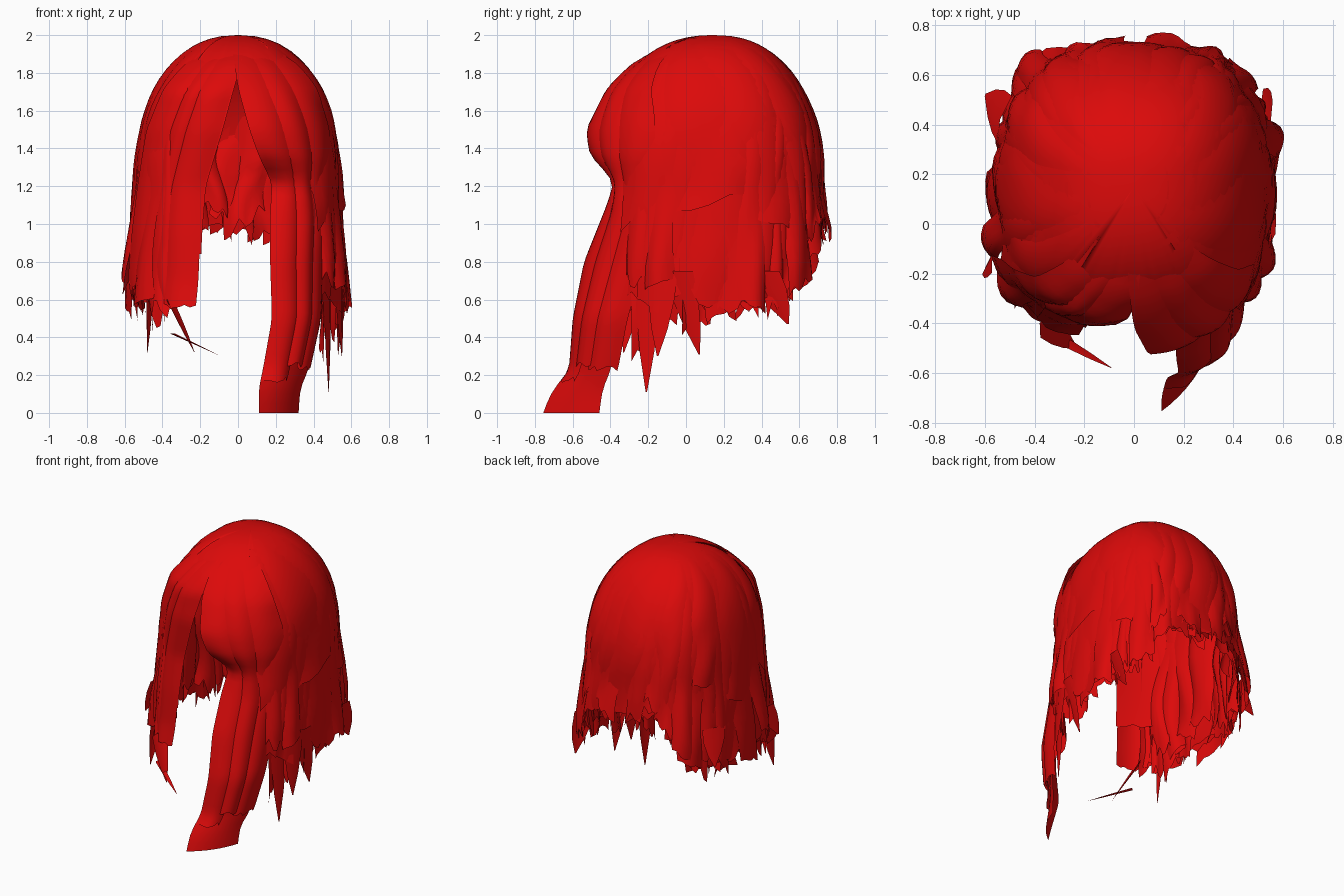
import bpy, bmesh, math, random
from mathutils import Vector

random.seed(7)
if "Cube" in bpy.data.objects:
    bpy.data.objects.remove(bpy.data.objects["Cube"])

red = bpy.data.materials.new("hair red")
red.use_nodes = True
red.diffuse_color = (0.72, 0.003, 0.003, 1)
red.node_tree.nodes["Principled BSDF"].inputs["Base Color"].default_value = red.diffuse_color


def sheet(name, rows):
    """Smooth open surface from rows of points."""
    bm = bmesh.new()
    grid = [[bm.verts.new(p) for p in row] for row in rows]
    for a, b in zip(grid, grid[1:]):
        for i in range(len(a) - 1):
            bm.faces.new((a[i], b[i], b[i + 1], a[i + 1]))
    bmesh.ops.remove_doubles(bm, verts=bm.verts, dist=0.0005)
    me = bpy.data.meshes.new(name)
    bm.to_mesh(me)
    bm.free()
    me.materials.append(red)
    bpy.context.collection.objects.link(bpy.data.objects.new(name, me))
    me.shade_smooth()


def spread(z):
    """Width of the head of hair at a height, relative to its widest ring."""
    if z > 1.2:
        return (1 - min(1, (z - 1.2) / 0.8) ** 2.3) ** (1 / 2.3)
    return 1 + 0.06 * min(1, (1.2 - z) / 0.4)


def power(v):
    return math.copysign(abs(v) ** 0.84, v)


def shell(deg, z, off=0.0):
    """Point on the hair shell; 0 degrees is the front, positive towards +x."""
    a = math.radians(deg)
    s = spread(z) + off
    depth = 0.62 if math.cos(a) > 0 else 0.56
    return Vector((0.53 * s * power(math.sin(a)), 0.15 - depth * s * power(math.cos(a)), z))


def hem(deg):
    """Height of the lower edge: long at the sides, shorter at the back."""
    d = abs((deg + 180) % 360 - 180)
    if d < 38:
        return 1.73
    if d < 122:
        return 0.57
    return 0.57 + 0.36 * min(1, (d - 122) / 32)


# Rounded cap under all the locks
N = 90
jag = [random.uniform(0.02, 0.08) for _ in range(N)]
jag.append(jag[0])
cap = []
for r in range(25):
    u = (r / 24) ** 1.7
    cap.append([shell(i * 4, 2 - (2 - hem(i * 4) - jag[i]) * u) for i in range(N + 1)])
sheet("hair_cap", cap)


# Overlapping locks hanging round the head, ending in blunt or slanted tips
def ring_lock(name, deg, half, top, low, off, drift, flare=0.0):
    cols, steps = 7, 18
    slant, notch = random.uniform(-0.09, 0.09), random.uniform(0, 0.08)
    ends = [low + slant * (c / 3 - 1) + notch * (c % 3 == 1) for c in range(cols)]
    phase = random.uniform(0, 6)
    rows = []
    for r in range(steps + 1):
        u = r / steps
        w = half * (0.5 + 0.5 * math.sin(math.pi * min(0.7, u)))
        mid = deg + drift * (1 - u) ** 2 + 2 * math.sin(7 * u + phase)
        row = []
        for c in range(cols):
            k = c / 3 - 1
            z = top + (ends[c] - top) * u ** 1.2
            lift = off * min(1, u * 2) * (1.1 - 0.9 * k * k)
            lift += 0.03 * u * u * math.sin(9 * u + phase + 2 * k)
            lift += flare * max(0, u - 0.6) * (1 + 0.5 * math.sin(phase) * k)
            row.append(shell(mid + w * k, z, lift))
        rows.append(row)
    sheet(name, rows)


for i in range(40):
    deg = 56 + i * 248 / 39
    ring_lock(f"hanging_lock_{i + 1}", deg, random.uniform(6, 12),
              random.uniform(1.75, 1.95), hem(deg) + random.uniform(-0.04, 0.12),
              random.uniform(0.01, 0.045), random.uniform(-12, 12),
              random.uniform(-0.2, 0.2))

# Inner layer, seen from below and through the face opening
for i in range(26):
    deg = 54 + i * 252 / 25
    ring_lock(f"inner_lock_{i + 1}", deg, random.uniform(7, 11),
              random.uniform(1.4, 1.7), hem(deg) + random.uniform(0, 0.15),
              random.uniform(-0.14, -0.05), random.uniform(-10, 10),
              random.uniform(-0.25, 0.05))

# Longer locks at the temples
for i, (deg, low) in enumerate(((55, 0.34), (63, 0.42), (71, 0.5), (82, 0.44),
                                (-54, 0.46), (-62, 0.5), (-71, 0.56))):
    ring_lock(f"temple_lock_{i + 1}", deg, 6, 1.7, low, -0.03, 0, -0.15)

# Broad locks over the crown, swept to one side
for i, deg in enumerate((62, 90, 118, 146)):
    ring_lock(f"crown_sweep_{i + 1}", deg, 21, 1.985, 1.0 + 0.1 * (i % 2), 0.03, -30)
for i, deg in enumerate((180, 212, 240, 268, 296)):
    ring_lock(f"crown_lock_{i + 1}", deg, 13, 1.97, 1.0 + 0.1 * (i % 3), 0.035, 14)


# Front curtains: stations of inner x, y, outer x, y and height
def curtain(name, stations, t0, t1, low, off=0.0, bulge=0.05, ragged=0.03):
    def at(z):
        for a, b in zip(stations, stations[1:]):
            if z >= b[4]:
                f = (a[4] - z) / (a[4] - b[4])
                return [p + (q - p) * f for p, q in zip(a, b)]
        return stations[-1]

    top, cols, steps = stations[0][4], 9, 38
    ends = [low + random.uniform(0, ragged) for _ in range(cols)]
    rows = []
    for r in range(steps + 1):
        u = r / steps
        row = []
        for c in range(cols):
            z = top + (ends[c] - top) * u
            zs = [at(min(top, z + d)) for d in (-0.03, 0, 0.03)]
            xi, yi, xo, yo = (sum(s[k] for s in zs) / 3 for k in range(4))
            t = t0 + (t1 - t0) * c / (cols - 1)
            arch = bulge * 4 * t * (1 - t) + off * math.sin(math.pi * c / (cols - 1))
            arch *= min(1, 0.2 + 4 * u)
            out = Vector((yi - yo, xo - xi)).normalized()
            if out.y > 0:
                out = -out
            row.append((xi + (xo - xi) * t + out.x * arch, yi + (yo - yi) * t + out.y * arch, z))
        rows.append(row)
    sheet(name, rows)


left_curtain = [
    (-0.03, -0.10, 0.14, -0.05, 1.945), (-0.02, -0.28, 0.28, -0.16, 1.86),
    (0.0, -0.42, 0.39, -0.22, 1.72), (0.06, -0.53, 0.46, -0.21, 1.5),
    (0.11, -0.51, 0.47, -0.22, 1.36), (0.18, -0.36, 0.44, -0.24, 1.22),
    (0.17, -0.44, 0.46, -0.2, 1.05), (0.17, -0.54, 0.44, -0.26, 0.8),
    (0.18, -0.60, 0.43, -0.35, 0.5), (0.13, -0.62, 0.37, -0.40, 0.22),
    (0.11, -0.70, 0.33, -0.44, 0.13), (0.11, -0.76, 0.32, -0.46, 0.0)]
curtain("left_front_sheet", left_curtain, 0, 1, 0.0, 0, 0.03, 0)
curtain("left_inner_lock", left_curtain, 0, 0.45, 0.16, 0.02)
curtain("left_middle_lock", left_curtain, 0.3, 0.75, 0.24, 0.03)
curtain("left_outer_lock", left_curtain, 0.6, 1.1, 0.22, 0.025)

right_curtain = [
    (0.03, -0.10, -0.13, -0.05, 1.945), (0.02, -0.28, -0.26, -0.16, 1.86),
    (-0.02, -0.38, -0.38, -0.23, 1.72), (-0.08, -0.41, -0.47, -0.2, 1.5),
    (-0.17, -0.38, -0.52, -0.16, 1.2), (-0.19, -0.41, -0.55, -0.15, 0.95),
    (-0.2, -0.43, -0.57, -0.13, 0.7), (-0.22, -0.46, -0.53, -0.2, 0.5),
    (-0.24, -0.5, -0.5, -0.25, 0.3)]
curtain("right_front_sheet", right_curtain, 0, 1, 0.84, 0, 0.03)
curtain("right_inner_lock", right_curtain, 0.02, 0.5, 0.55, 0.02)
curtain("right_middle_lock", right_curtain, 0.35, 0.7, 0.5, 0.03, 0.04, 0.1)
curtain("right_outer_lock", right_curtain, 0.55, 1.05, 0.56, 0.025, 0.04, 0.14)


# Thin pointed wisps below the hem
def wisp(name, start, tip, width):
    a, b = Vector(start), Vector(tip)
    side = Vector((0.3, 1, 0)).normalized() * width
    rows = []
    for r in range(4):
        u = r / 3
        p = a.lerp(b, u)
        w = side * (1 - 0.95 * u * u)
        ridge = Vector((math.copysign(0.02, a.x) * (1 - u), 0, 0))
        rows.append([p - w, p + ridge, p + w])
    sheet(name, rows)


wisps = [
    ((0.47, -0.2, 0.75), (0.48, -0.21, 0.11), 0.07),
    ((0.53, -0.12, 0.75), (0.55, -0.15, 0.3), 0.08),
    ((0.55, -0.04, 0.75), (0.53, 0.07, 0.31), 0.08),
    ((0.53, 0.4, 0.75), (0.52, 0.54, 0.47), 0.1),
    ((-0.46, -0.28, 0.65), (-0.48, -0.33, 0.32), 0.05),
    ((-0.36, -0.4, 0.6), (-0.23, -0.5, 0.32), 0.06),
    ((-0.34, -0.44, 0.42), (-0.09, -0.58, 0.3), 0.02),
    ((-0.55, -0.12, 0.85), (-0.61, -0.2, 0.63), 0.08),
    ((-0.52, 0.42, 0.9), (-0.6, 0.52, 0.66), 0.1)]
for i, w in enumerate(wisps):
    wisp(f"wisp_{i + 1}", *w)
